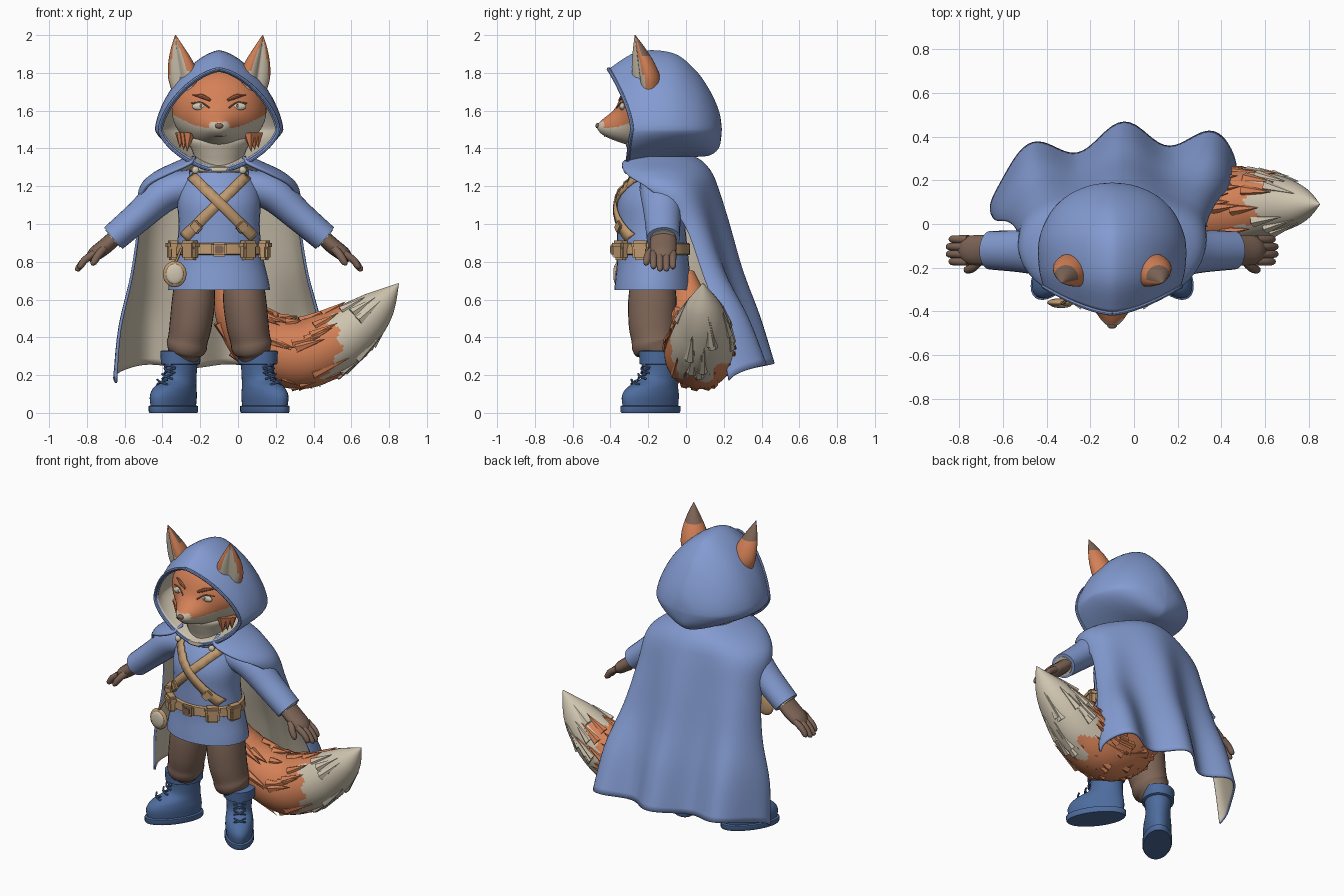
import bpy, bmesh, math, random
from mathutils import Vector
from math import sin, cos, pi, radians

random.seed(4)
cube = bpy.data.objects.get("Cube")
if cube:
    bpy.data.objects.remove(cube)
parts = []


def material(name, *rgb):
    m = bpy.data.materials.new(name)
    m.use_nodes = True
    m.diffuse_color = (*rgb, 1)
    bsdf = next(n for n in m.node_tree.nodes if n.type == 'BSDF_PRINCIPLED')
    bsdf.inputs["Base Color"].default_value = (*rgb, 1)
    bsdf.inputs["Roughness"].default_value = 0.8
    return m


BLUE = material("cloth blue", .23, .33, .64)
BOOT = material("boot blue", .075, .15, .34)
ORANGE = material("fur orange", .66, .22, .095)
CREAM = material("fur cream", .62, .55, .43)
BROWN = material("trouser brown", .21, .13, .095)
TAN = material("leather tan", .52, .32, .16)
RUST = material("brow rust", .4, .12, .055)


def finish(name, bm, mats, rule=None, pivot=None, thick=0):
    """Turn a bmesh into an object; pivot marks the inside of an open shell."""
    bmesh.ops.remove_doubles(bm, verts=bm.verts[:], dist=.0008)
    if pivot:
        bm.normal_update()
        if sum(f.normal.dot(f.calc_center_median() - Vector(pivot)) for f in bm.faces) < 0:
            bmesh.ops.reverse_faces(bm, faces=bm.faces[:])
    else:
        bmesh.ops.recalc_face_normals(bm, faces=bm.faces[:])
    bm.normal_update()
    if rule:
        for f in bm.faces:
            f.material_index = rule(f.calc_center_median(), f.normal)
    me = bpy.data.meshes.new(name)
    bm.to_mesh(me)
    bm.free()
    for m in mats:
        me.materials.append(m)
    ob = bpy.data.objects.new(name, me)
    bpy.context.collection.objects.link(ob)
    if thick:
        mod = ob.modifiers.new("thickness", 'SOLIDIFY')
        mod.thickness, mod.offset = thick, -1
        mod.material_offset = len(mats) - 1
    parts.append(ob)
    return ob


def loft(name, rings, mats, closed=True, caps=True, **kw):
    bm = bmesh.new()
    vs = [[bm.verts.new(p) for p in r] for r in rings]
    n = len(rings[0])
    for a, b in zip(vs, vs[1:]):
        for j in range(n if closed else n - 1):
            k = (j + 1) % n
            bm.faces.new((a[j], a[k], b[k], b[j]))
    if caps:
        bm.faces.new(vs[0])
        bm.faces.new(vs[-1])
    return finish(name, bm, mats, **kw)


def smooth(rows, n=4):
    """Catmull-Rom interpolation of a list of tuples."""
    out, last = [], len(rows) - 1
    for i in range(last):
        p = [rows[max(0, min(last, i + k))] for k in (-1, 0, 1, 2)]
        for t in (j / n for j in range(n)):
            out.append(tuple(.5 * (2*b + (c-a)*t + (2*a - 5*b + 4*c - d)*t*t + (3*b - a - 3*c + d)*t**3)
                             for a, b, c, d in zip(*p)))
    return out + [tuple(rows[-1])]


def stack(name, rows, mats, segs=32, **kw):
    """Horizontal elliptical rings from rows of (z, y, rx, ry)."""
    return loft(name, [[(rx * cos(2*pi*j/segs), y + ry * sin(2*pi*j/segs), z) for j in range(segs)]
                       for z, y, rx, ry in rows], mats, **kw)


def frames(path):
    for i, p in enumerate(path):
        t = (Vector(path[min(i+1, len(path)-1)][:3]) - Vector(path[max(i-1, 0)][:3])).normalized()
        a = t.cross(Vector((0, 1, 0))).normalized()
        yield Vector(p[:3]), a, a.cross(t), p[3]


def tube(name, pts, mats, segs=14, flat=1, n=4, **kw):
    """Round tube through points (x, y, z, radius)."""
    return loft(name, [[p + r * (a * cos(2*pi*j/segs) + b * flat * sin(2*pi*j/segs)) for j in range(segs)]
                       for p, a, b, r in frames(smooth(pts, n))], mats, **kw)


def ball(name, loc, size, mats, shape=None, rule=None, sub=3):
    bm = bmesh.new()
    bmesh.ops.create_icosphere(bm, subdivisions=sub, radius=1)
    for v in bm.verts:
        v.co *= Vector(size)
        v.co += Vector(loc)
        if shape:
            shape(v.co)
    return finish(name, bm, mats, rule)


def box(name, loc, size, mat, rot=(0, 0, 0), bevel=.012):
    bm = bmesh.new()
    bmesh.ops.create_cube(bm, size=1)
    for v in bm.verts:
        v.co *= Vector(size)
    bmesh.ops.bevel(bm, geom=bm.edges[:], offset=bevel, segments=2, affect='EDGES')
    ob = finish(name, bm, [mat])
    ob.location, ob.rotation_euler = loc, rot


def tufts(name, spikes, mats, rule=None):
    """Many small pointed locks: (base, direction, length, radius)."""
    bm = bmesh.new()
    for base, d, ln, r in spikes:
        base, d = Vector(base), Vector(d).normalized()
        a = d.orthogonal().normalized()
        b = d.cross(a)
        ring = [bm.verts.new(base + r * (a * cos(k*pi/3) + b * sin(k*pi/3))) for k in range(6)]
        tip = bm.verts.new(base + d * ln)
        bm.faces.new(ring)
        for k in range(6):
            bm.faces.new((ring[k], ring[(k+1) % 6], tip))
    finish(name, bm, mats, rule)


# Tunic and belt
torso = smooth([(.65, -.175, .27, .205), (.7, -.175, .262, .2), (.8, -.175, .238, .19), (.9, -.18, .222, .185),
                (1, -.185, .215, .18), (1.12, -.185, .22, .178), (1.22, -.165, .2, .155), (1.3, -.15, .13, .11)])


def chest(x, z, off=0):
    _, cy, rx, ry = min(torso, key=lambda r: abs(r[0] - z))
    return cy - (ry + off) * math.sqrt(max(.04, 1 - (x / (rx + off)) ** 2))


stack("tunic", torso, [BLUE])
stack("belt", [(.835, -.18, .236, .194), (.84, -.18, .244, .202), (.895, -.18, .238, .2), (.9, -.18, .23, .192)], [TAN])
box("belt_buckle", (0, -.388, .865), (.085, .02, .075), TAN)
box("buckle_plate", (0, -.397, .865), (.045, .012, .04), BROWN, bevel=.004)
for i, a in enumerate((-80, -38, 38, 74)):
    x, y, turn = .25 * sin(radians(a)), -.18 - .21 * cos(radians(a)), (0, 0, radians(a))
    box(f"pouch_{i}", (x, y, .86), (.085, .05, .1), TAN, turn)
    box(f"pouch_flap_{i}", (x, y, .89), (.095, .062, .045), TAN, turn)

# Crossed chest straps with buckles
for s, side in ((1, "left"), (-1, "right")):
    rows = []
    for k in range(25):
        t = k / 24
        c = Vector((s * (.15 - .34 * t), 0, 1.26 - .33 * t))
        w = Vector((s * .019, 0, -.019))
        rows.append([(q.x, chest(q.x, q.z, .014 + .006 * (s < 0)), q.z) for q in (c - w, c + w)])
    loft(f"{side}_chest_strap", rows, [TAN], closed=False, caps=False, pivot=(0, 0, 1.05), thick=.014)
    box(f"{side}_strap_buckle", (s * .12, chest(s * .12, .99, .02), .985), (.05, .02, .06), TAN, (0, s * .8, s * .5), .006)

# Hanging medallion
ball("medallion_rim", (-.235, -.36, .735), (.063, .02, .07), [TAN])
ball("medallion_face", (-.235, -.372, .735), (.047, .013, .054), [CREAM])
tube("medallion_chain", [(-.235, -.36, .79, .008), (-.22, -.36, .82, .008), (-.2, -.33, .87, .008)], [TAN], segs=6)

# Cape: open shell, draped over the shoulders and folded towards the hem
cape = smooth([(1.36, .16, -.15, .04, 128, 0), (1.33, .23, -.15, .09, 140, 0), (1.27, .35, -.14, .135, 130, .004),
               (1.18, .425, -.11, .165, 110, .01), (1, .43, -.03, .21, 94, .02), (.75, .47, .04, .27, 92, .03),
               (.5, .54, .12, .345, 95, .045), (.25, .57, .19, .41, 100, .055)], 5)
rows = []
for z, w, f, b, ang, fold in cape:
    row, drop = [], max(0, (1 - z) / .75)
    for j in range(73):
        u = j / 36 - 1
        a = radians(ang) * u
        x = w * sin(a)
        wave = fold * cos(2 * pi * (x - .05) / .42)
        row.append((x * (1 + wave * .3), f + (b - f) * cos(a) + wave + 2 * fold * x, z - .08 * drop * abs(u) ** 4 + wave * .2))
    rows.append(row)
loft("cape", rows, [BLUE, CREAM], closed=False, caps=False, pivot=(0, -.15, .8), thick=.014)

# Hood: teardrop rings from the opening to the back
hood = smooth([(-.285, .315, 1.82, 1.28, 1), (-.2, .336, 1.912, 1.31, .45), (-.07, .335, 1.905, 1.345, 0), (.05, .285, 1.815, 1.355, 0),
               (.13, .205, 1.7, 1.365, 0), (.177, .1, 1.59, 1.41, 0), (.19, 0, 1.5, 1.5, 0)], 5)
rows = []
for y, w, top, bot, lean in hood:
    row = []
    for j in range(48):
        a = 2 * pi * j / 48
        s, c = sin(a), cos(a)
        h = top - 1.5 if c > 0 else 1.5 - bot
        row.append((w * math.copysign(abs(s) ** 1.3, s), y - lean * (.125 * max(c, 0) ** 2 + .03 * max(-c, 0)),
                    1.5 + h * math.copysign(abs(c) ** 1.3, c)))
    rows.append(row)
loft("hood", rows, [BLUE, CREAM], caps=False, pivot=(0, -.1, 1.56), thick=.018)
tube("hood_rim", [(*p, .01) for p in rows[0] + rows[0][:1]], [BLUE], segs=8, n=1)


# Head with pulled-out snout
def snout(co):
    if co.y < -.13:
        d = (co.x / .1) ** 2 + ((co.z - 1.495) / .085) ** 2
        co.y -= .135 * math.exp(-d ** 1.15)


def face_y(x, z):
    half = .235 if z > 1.6 else .21
    q = Vector((x, -.13 - .23 * math.sqrt(max(0, 1 - (x / .25) ** 2 - ((z - 1.6) / half) ** 2)), z))
    snout(q)
    return q.y


def head_shape(co):
    if co.z > 1.6:
        co.z = 1.6 + (co.z - 1.6) * .235 / .21
    snout(co)


def mask(c, n):
    return int(c.z < 1.508 + .9 * max(0, abs(c.x) - .06) ** 1.5 or (c.y < -.435 and c.z < 1.54))


ball("head", (0, -.13, 1.6), (.25, .23, .21), [ORANGE, CREAM], head_shape, mask, 6)
ball("nose", (0, face_y(0, 1.52) + .004, 1.52), (.022, .014, .015), [BROWN])
tube("mouth", [(s * .1, face_y(s * .1, 1.465) - .001, 1.465 + .012 * abs(s), .0035) for s in (-1, -.5, 0, .5, 1)], [BROWN], segs=6)
stack("neck_ruff", smooth([(1.24, -.16, .13, .11), (1.32, -.17, .125, .115), (1.38, -.175, .14, .13), (1.44, -.175, .165, .145), (1.48, -.17, .14, .11)]), [CREAM])
stack("collar", [(1.272, -.165, .145, .158), (1.28, -.165, .152, .165), (1.3, -.165, .15, .163), (1.306, -.165, .14, .15)], [CREAM])

# Paired parts
for s, side in ((1, "left"), (-1, "right")):
    # Face details
    ball(f"{side}_eye", (s * .1, face_y(.1, 1.622) + .006, 1.622), (.044, .016, .021), [CREAM])
    ball(f"{side}_pupil", (s * .097, face_y(.1, 1.622) - .006, 1.624), (.009, .006, .011), [BROWN], sub=2)
    tube(f"{side}_eyelid", [(s * x, face_y(x, z) - .002, z, .004) for x, z in ((.052, 1.615), (.095, 1.643), (.148, 1.638))], [BROWN], segs=6)
    tube(f"{side}_brow", [(s * x, face_y(x, z) - .001, z, r) for x, z, r in ((.045, 1.655, .007), (.09, 1.675, .012), (.14, 1.685, .004))], [RUST], segs=8)
    tufts(f"{side}_cheek_fur", [((s * (.16 + .02 * k), -.25 + .02 * k, 1.48), (s * .1, -.1, -1), .1 - .01 * k, .034) for k in range(3)], [ORANGE])

    # Ear: crescent rings, hollow towards the front and outside, with an orange rim
    face, across = Vector((s * .5, -.87, 0)), Vector((s * .87, .5, 0))
    rows = []
    for z, x, y, r in smooth([(1.7, .18, -.215, .075), (1.77, .19, -.222, .086), (1.85, .204, -.236, .071), (1.93, .22, -.253, .038), (2, .231, -.27, .002)]):
        angles = [2 * pi * j / 40 for j in range(40)]
        rows.append([Vector((s * x, y, z)) + r * (1 - .7 * max(0, cos(a)) ** 2) * (face * cos(a) + across * sin(a)) for a in angles])

    def ear_colour(c, n):
        axis = Vector((s * (.19 + .175 * (c.z - 1.77)), -.222 - .2 * (c.z - 1.77), c.z))
        inner = abs((c - axis).dot(across)) < .72 * min(.084, .42 * (1.99 - c.z))
        return 1 if n.dot(face) > .2 and inner else 2 if c.z > 1.89 and n.y > -.2 else 0

    loft(f"{side}_ear", rows, [ORANGE, CREAM, BROWN], rule=ear_colour)
    tufts(f"{side}_ear_fur", [(Vector((s * .195, -.235, 1.76)) + across * .022 * k, (s * .13, -.12, 1), .12, .014) for k in (-1, 0, 1)], [CREAM])
    # Sleeve and hand
    tube(f"{side}_sleeve", [(s * .14, -.14, 1.2, .09), (s * .28, -.13, 1.165, .096), (s * .42, -.125, 1.045, .082), (s * .56, -.12, .925, .075)],
         [BLUE], segs=20, flat=1.18)
    tube(f"{side}_cuff_fur", [(s * .5, -.12, .976, .055), (s * .564, -.12, .921, .06)], [CREAM], flat=1.15)
    tube(f"{side}_palm", [(s * .54, -.12, .94, .04), (s * .6, -.12, .885, .042), (s * .66, -.12, .84, .038), (s * .695, -.12, .815, .02)],
         [BROWN], flat=1.7)
    for k in range(4):
        y, e = -.07 - .034 * k, .012 * (k in (1, 2))
        tube(f"{side}_finger_{k}", [(s * .66, y, .845, .02), (s * .71, y, .81, .019), (s * (.735 + e), y, .775 - e, .016), (s * (.742 + e), y, .762 - e, .005)],
             [BROWN], segs=10)
    tube(f"{side}_thumb", [(s * .61, -.17, .87, .022), (s * .64, -.2, .835, .021), (s * .665, -.21, .795, .017), (s * .67, -.21, .78, .005)], [BROWN], segs=10)
    # Cape button
    ball(f"{side}_cape_button", (s * .125, -.315, 1.285), (.02, .016, .02), [CREAM])
    # Trouser leg, gathered above the boot
    tube(f"{side}_trouser_leg", [(s * .13, -.175, .73, .1), (s * .135, -.178, .6, .114), (s * .15, -.178, .47, .112), (s * .165, -.17, .39, .106),
                                 (s * .172, -.165, .355, .108), (s * .18, -.155, .32, .092), (s * .185, -.15, .28, .07)],
         [BROWN], segs=28, flat=1.12)
    # Boot, built about the ankle and turned outwards
    boot = [stack(f"{side}_sole", [(0, -.06, .085, .18), (.008, -.06, .09, .186), (.035, -.06, .09, .186), (.04, -.06, .08, .172)], [BOOT]),
            stack(f"{side}_boot", smooth([(.035, -.06, .08, .172), (.09, -.06, .086, .176), (.135, -.045, .083, .155), (.175, -.005, .076, .112),
                                          (.22, .005, .078, .1), (.3, .005, .086, .104)]), [BOOT]),
            stack(f"{side}_boot_cuff", [(.255, .005, .088, .106), (.26, .005, .097, .116), (.325, .005, .1, .12), (.33, .005, .092, .112)], [BOOT])]
    for k in range(4):
        z, y = .15 + .03 * k, (-.17, -.125, -.105, -.1)[k]
        for d in (-1, 1):
            boot.append(tube(f"{side}_lace_{k}_{d}", [(-.035 * d, y + .012, z, .006), (0, y - .004, z + .013, .006), (.035 * d, y + .012, z + .026, .006)],
                             [BOOT], segs=6))
    for ob in boot:
        ob.location, ob.rotation_euler = (s * .207, -.14, 0), (0, 0, s * radians(36))

# Bushy tail with pale tip and close-lying locks
tail = [(.02, 0, .74, .045), (.09, .03, .53, .115), (.23, .06, .37, .165), (.42, .07, .31, .184), (.59, .08, .365, .17),
        (.73, .09, .46, .14), (.85, .09, .57, .09), (.95, .09, .685, .003)]


def pale(c, n):
    return int(c.x > .62 + .05 * sin(45 * c.y) + .03 * sin(60 * c.z))


tube("tail", tail, [ORANGE, CREAM], segs=64, n=16, rule=pale)
path, locks = list(frames(smooth(tail, 8))), []
for _ in range(70):
    i, ang = random.randint(6, len(path) - 15), random.uniform(0, 2 * pi)
    base, tip = (p + (a * cos(ang) + b * sin(ang)) * r * k
                 for (p, a, b, r), k in ((path[i], .93), (path[i + 8], random.uniform(1.03, 1.12))))
    locks.append((base, tip - base, (tip - base).length, .03))
tufts("tail_locks", locks, [ORANGE, CREAM], lambda c, n: int(c.x > .66))

# Shift onto the body axis and smooth
bpy.ops.object.select_all(action='DESELECT')
for ob in parts:
    ob.location.x -= .1
    ob.select_set(True)
bpy.context.view_layer.objects.active = parts[0]
bpy.ops.object.shade_smooth_by_angle(angle=radians(42))
